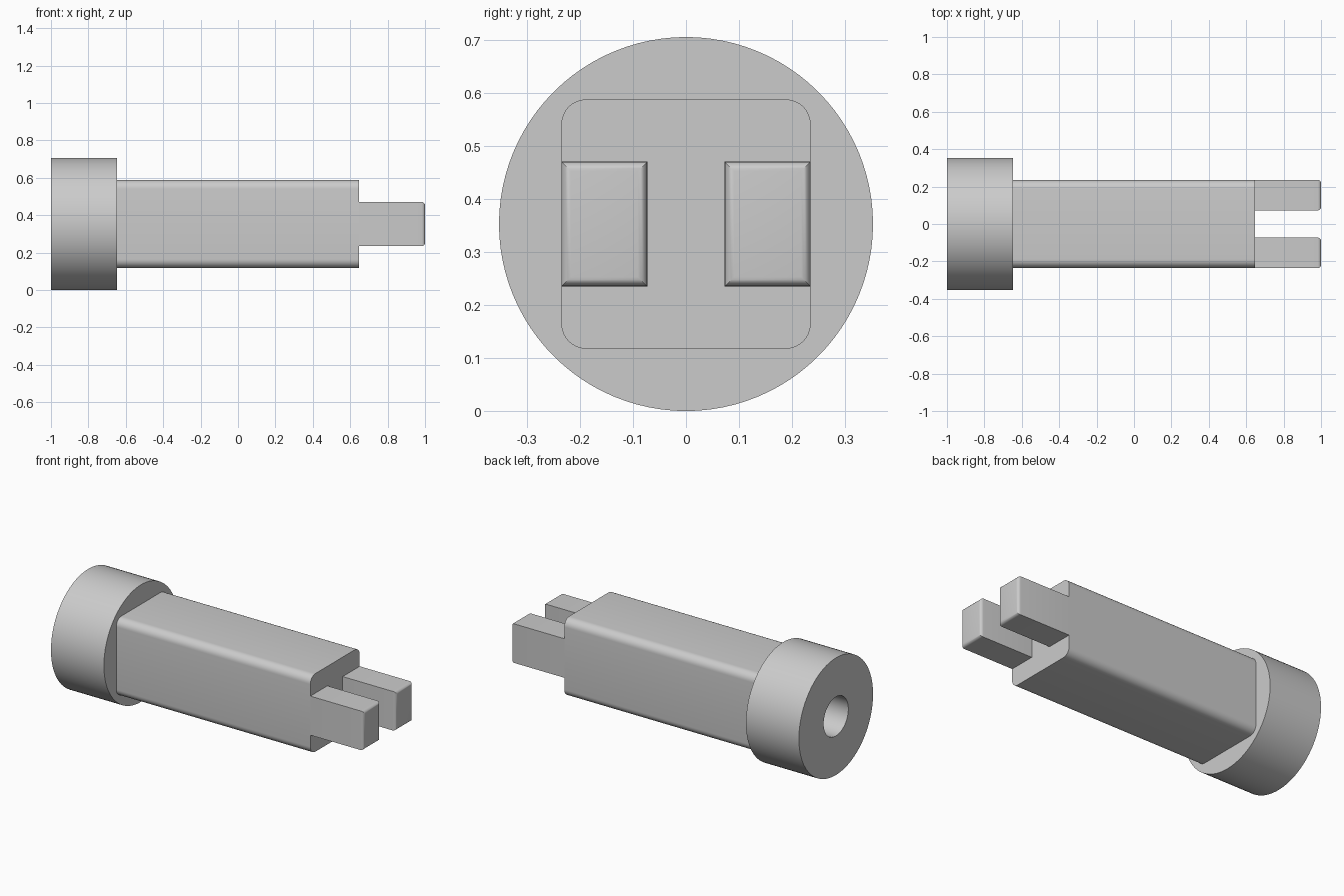
import bpy, bmesh
from math import sin, cos, pi

if "Cube" in bpy.data.objects:
    bpy.data.objects.remove(bpy.data.objects["Cube"])

U = 2 / 17            # base unit: the model is 17 units long
AXIS_Z = 3 * U        # height of the long axis


def circle(r, n=96):
    return [(r * cos(2 * pi * i / n), r * sin(2 * pi * i / n)) for i in range(n)]


def rounded_rect(hw, hh, r, n=8):
    pts = []
    for k, (sy, sz) in enumerate([(1, 1), (-1, 1), (-1, -1), (1, -1)]):
        for i in range(n + 1):
            a = pi / 2 * (k + i / n)
            pts.append((sy * (hw - r) + r * cos(a), sz * (hh - r) + r * sin(a)))
    return pts


def extrude_x(name, outline, x0, x1, y=0, tip=0):
    """Extrude a y-z outline along x; tip rounds the edges of the x1 end."""
    bm = bmesh.new()
    face = bm.faces.new([bm.verts.new((x0, y + p, AXIS_Z + q)) for p, q in outline])
    ext = bmesh.ops.extrude_face_region(bm, geom=[face], use_keep_orig=True)["geom"]
    bmesh.ops.translate(bm, vec=(x1 - x0, 0, 0),
                        verts=[v for v in ext if isinstance(v, bmesh.types.BMVert)])
    if tip:
        edges = [e for e in bm.edges if all(abs(v.co.x - x1) < 1e-6 for v in e.verts)]
        bmesh.ops.bevel(bm, geom=edges, offset=tip, segments=5, profile=0.5, affect='EDGES')
    bmesh.ops.recalc_face_normals(bm, faces=bm.faces)
    me = bpy.data.meshes.new(name)
    bm.to_mesh(me)
    bm.free()
    ob = bpy.data.objects.new(name, me)
    bpy.context.collection.objects.link(ob)
    return ob


def select_only(ob):
    bpy.ops.object.select_all(action='DESELECT')
    ob.select_set(True)
    bpy.context.view_layer.objects.active = ob


# Round head and square shaft with rounded long edges
head = extrude_x("head", circle(3 * U), -1, -5.5 * U)
shaft = extrude_x("shaft", rounded_rect(2 * U, 2 * U, 0.4 * U), -5.5 * U, 5.5 * U)

# Blind bore entering from the head end
cutter = extrude_x("bore_cutter", circle(U, 64), -1.1, -1 + 6 * U)
cutter.hide_render = True
for ob in (head, shaft):
    mod = ob.modifiers.new("bore", 'BOOLEAN')
    mod.operation = 'DIFFERENCE'
    mod.solver = 'EXACT'
    mod.object = cutter
    select_only(ob)
    bpy.ops.object.modifier_apply(modifier=mod.name)
bpy.data.objects.remove(cutter)

# Pair of prongs, flush with the shaft sides, with rounded tips
hw, hh = 0.69 * U, U
rect = [(-hw, -hh), (hw, -hh), (hw, hh), (-hw, hh)]
prongs = [extrude_x(name, rect, 5.5 * U, 1, side * (2 * U - hw), tip=0.018)
          for name, side in (("prong_left", 1), ("prong_right", -1))]

# Smooth curved walls, keep real edges sharp
for ob in [head, shaft] + prongs:
    select_only(ob)
    bpy.ops.object.shade_smooth_by_angle(angle=pi / 6)
